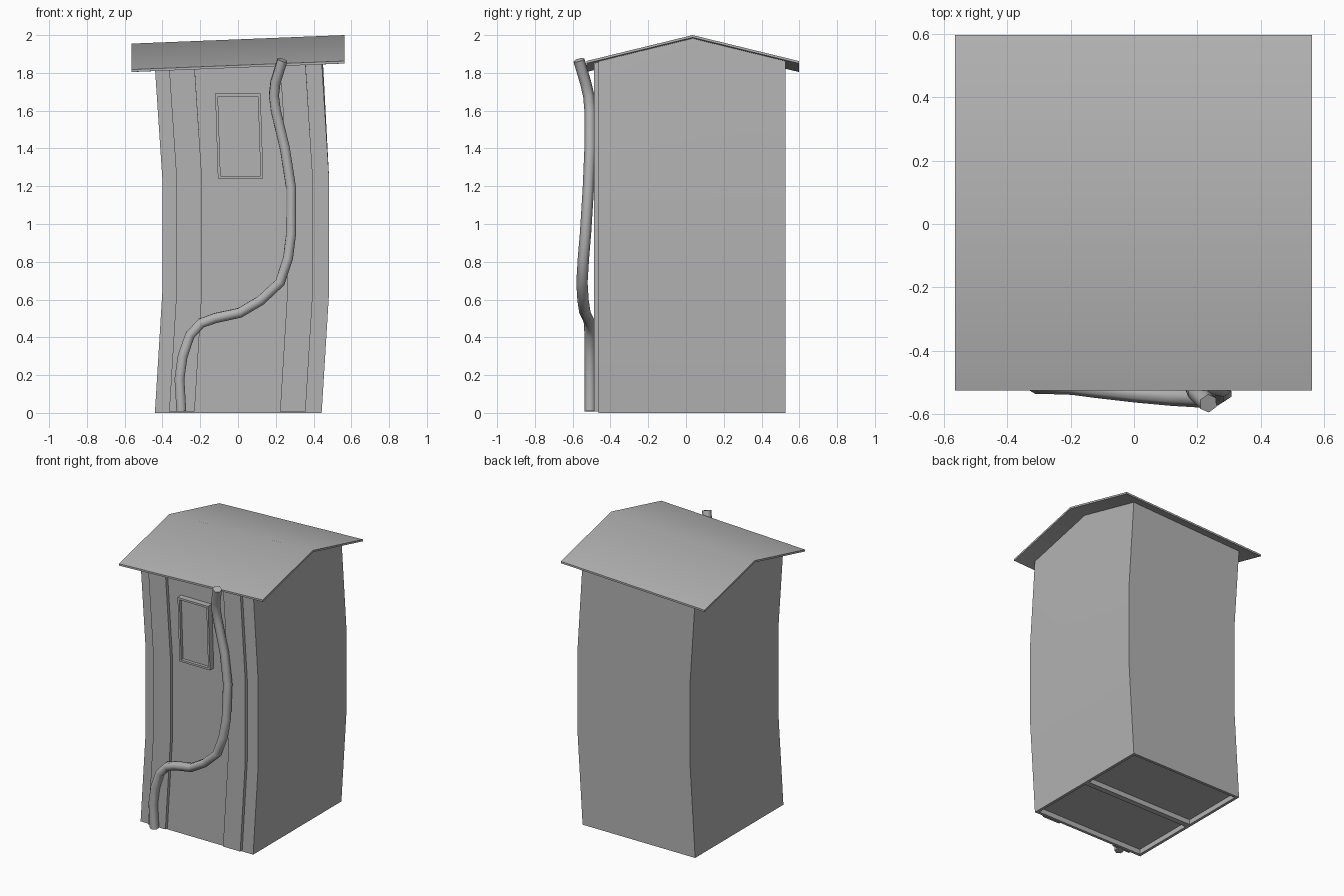
import bpy, bmesh
from math import radians

if "Cube" in bpy.data.objects:
    bpy.data.objects.remove(bpy.data.objects["Cube"])

RIDGE, SLOPE, THICK = 0.035, 0.244, 0.013

grey = bpy.data.materials.new("dark_grey")
grey.diffuse_color = (0.45, 0.45, 0.45, 1)
grey.use_nodes = True
grey.node_tree.nodes["Principled BSDF"].inputs["Base Color"].default_value = grey.diffuse_color


def lerp_table(table, v):
    for (a, fa), (b, fb) in zip(table, table[1:]):
        if v <= b:
            return fa + (fb - fa) * (v - a) / (b - a)
    return table[-1][1]


def bend(z):
    return lerp_table([(0, 0), (0.65, 0.04), (1.23, 0.04), (1.86, 0)], z)


def roof_z(x, y):
    return 2.0 - 0.045 * (0.563 - x) / 1.126 - SLOPE * abs(y - RIDGE)


def smooth(ob, angle=30):
    bpy.ops.object.select_all(action='DESELECT')
    ob.select_set(True)
    bpy.context.view_layer.objects.active = ob
    bpy.ops.object.shade_smooth_by_angle(angle=radians(angle))


def finish(bm, name):
    bmesh.ops.recalc_face_normals(bm, faces=bm.faces)
    me = bpy.data.meshes.new(name)
    bm.to_mesh(me)
    bm.free()
    me.materials.append(grey)
    ob = bpy.data.objects.new(name, me)
    bpy.context.collection.objects.link(ob)
    smooth(ob)


def prism(x0, x1, ys, zs, to_roof=False, strength=1.0):
    """Stacked outline following the crooked bend; top may meet the roof."""
    bm = bmesh.new()
    outline = [(x0, y) for y in ys] + [(x1, y) for y in reversed(ys)]
    n, k = len(outline), len(ys)
    rings = [[bm.verts.new((x + strength * bend(z), y, z)) for x, y in outline] for z in zs]
    if to_roof:
        rings.append([bm.verts.new((x, y, roof_z(x, y) - 0.008)) for x, y in outline])
    for a, b in zip(rings, rings[1:]):
        for i in range(n):
            j = (i + 1) % n
            bm.faces.new((a[i], a[j], b[j], b[i]))
    caps = [[bm.faces.new((r[i], r[i + 1], r[n - 2 - i], r[n - 1 - i]))
             for i in range(k - 1)] for r in (rings[0], rings[-1])]
    bmesh.ops.recalc_face_normals(bm, faces=bm.faces)
    return bm, caps[0]


# crooked cabin with two shallow recesses underneath
bm, bottom = prism(-0.44, 0.443, [-0.463, RIDGE, 0.526], [0, 0.65, 1.23], True)
bmesh.ops.inset_individual(bm, faces=bottom, thickness=0.028)
bmesh.ops.inset_individual(bm, faces=bottom, thickness=0.0, depth=-0.035)
finish(bm, "cabin_body")

# raised front planks
for name, x0, x1 in (("left_plank", -0.365, -0.23), ("right_plank", 0.222, 0.357)):
    bm, _ = prism(x0, x1, [-0.486, -0.45], [0.008, 0.65, 1.23], True)
    finish(bm, name)

# window frame with sunken pane
bm, _ = prism(-0.126, 0.114, [-0.505, -0.45], [1.24, 1.69], strength=0.5)
front = [f for f in bm.faces if f.normal.y < -0.9]
bmesh.ops.inset_individual(bm, faces=front, thickness=0.02)
bmesh.ops.inset_individual(bm, faces=front, thickness=0.0, depth=-0.022)
finish(bm, "window")

# thin tilted gable roof
bm = bmesh.new()
ends = []
for x in (-0.565, 0.563):
    pts = [(y, 0) for y in (-0.527, RIDGE, 0.598)] + [(y, THICK) for y in (0.598, RIDGE, -0.527)]
    ends.append([bm.verts.new((x, y, roof_z(x, y) - d)) for y, d in pts])
for i in range(6):
    j = (i + 1) % 6
    bm.faces.new((ends[0][i], ends[0][j], ends[1][j], ends[1][i]))
for e in ends:
    bm.faces.new((e[0], e[1], e[4], e[5]))
    bm.faces.new((e[1], e[2], e[3], e[4]))
finish(bm, "roof")

# winding pipe on the front
path = [(-0.30, -0.508, 0.008), (-0.31, -0.508, 0.18), (-0.293, -0.508, 0.30),
        (-0.255, -0.508, 0.41), (-0.195, -0.510, 0.475), (-0.12, -0.52, 0.502),
        (0.01, -0.535, 0.53), (0.12, -0.545, 0.595), (0.222, -0.551, 0.69),
        (0.265, -0.543, 0.82), (0.281, -0.532, 0.95), (0.281, -0.517, 1.19),
        (0.248, -0.508, 1.40), (0.20, -0.508, 1.60), (0.19, -0.515, 1.68),
        (0.198, -0.532, 1.75), (0.235, -0.567, 1.868)]
cu = bpy.data.curves.new("pipe", 'CURVE')
cu.dimensions = '3D'
cu.bevel_depth = 0.03
cu.bevel_resolution = 1
cu.use_fill_caps = True
sp = cu.splines.new('POLY')
sp.points.add(len(path) - 1)
for p, co in zip(sp.points, path):
    p.co = (*co, 1)
pipe = bpy.data.objects.new("pipe", cu)
bpy.context.collection.objects.link(pipe)
bpy.ops.object.select_all(action='DESELECT')
pipe.select_set(True)
bpy.context.view_layer.objects.active = pipe
bpy.ops.object.convert(target='MESH')
pipe = bpy.context.view_layer.objects.active
pipe.data.materials.clear()
pipe.data.materials.append(grey)
smooth(pipe, 65)
